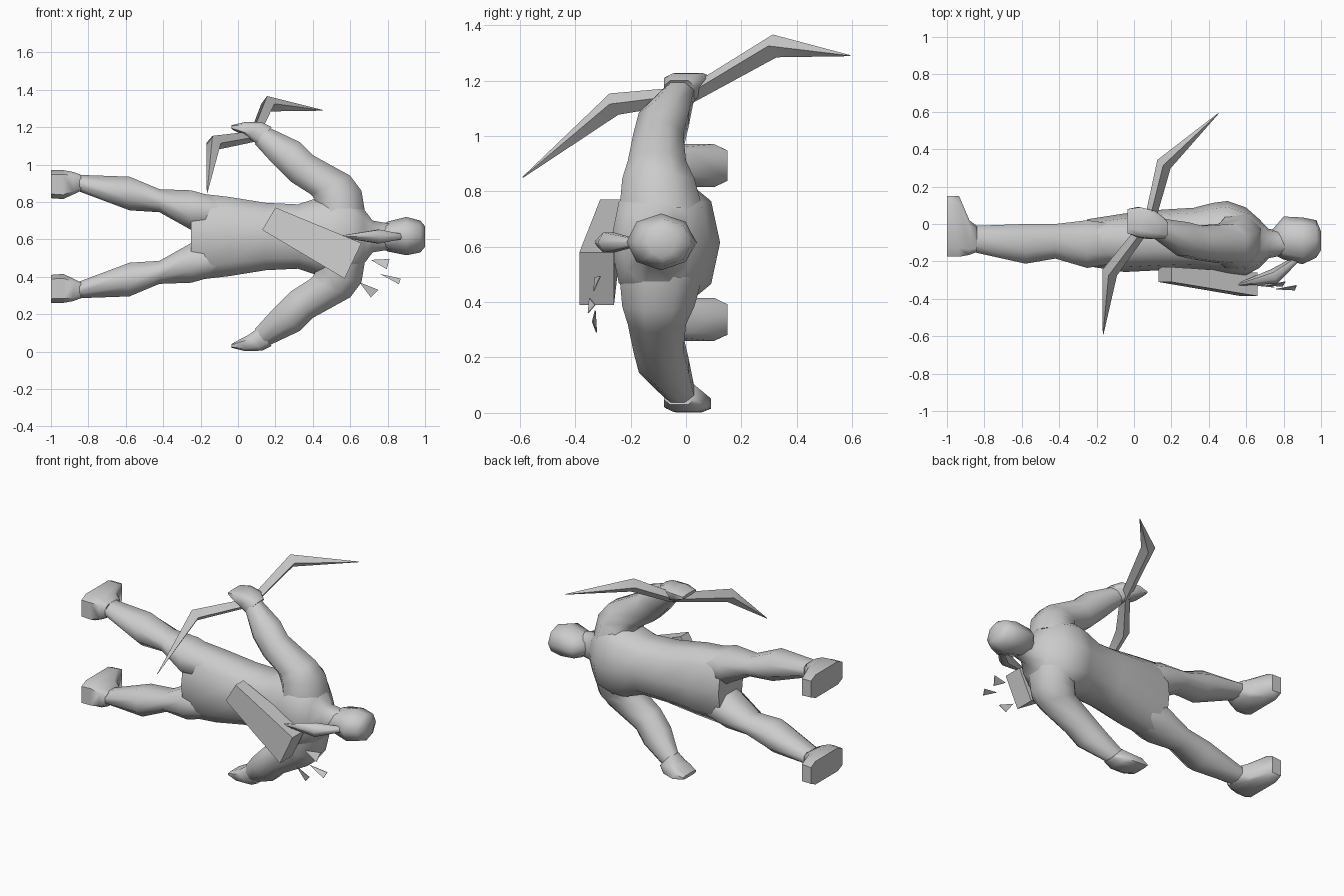
import bpy, bmesh, math
from mathutils import Vector

if "Cube" in bpy.data.objects:
    bpy.data.objects.remove(bpy.data.objects["Cube"])

MID = 0.615  # height of the body's mirror plane

grey = bpy.data.materials.new("plain grey")
grey.diffuse_color = (0.6, 0.6, 0.6, 1)
grey.use_nodes = True
grey.node_tree.nodes["Principled BSDF"].inputs["Base Color"].default_value = grey.diffuse_color


def finish(name, rings, mirror=False, angle=60):
    """Skin a list of point rings, cap both ends, optionally mirror."""
    bm = bmesh.new()
    vs = [[bm.verts.new((p[0], p[1], 2 * MID - p[2] if mirror else p[2])) for p in r]
          for r in rings]
    n = len(vs[0])
    for a, b in zip(vs, vs[1:]):
        for i in range(n):
            j = (i + 1) % n
            bm.faces.new((a[i], a[j], b[j], b[i]))
    bm.faces.new(vs[0])
    bm.faces.new(vs[-1])
    bmesh.ops.recalc_face_normals(bm, faces=bm.faces)
    me = bpy.data.meshes.new(name)
    bm.to_mesh(me)
    bm.free()
    ob = bpy.data.objects.new(name, me)
    bpy.context.collection.objects.link(ob)
    me.materials.append(grey)
    bpy.ops.object.select_all(action='DESELECT')
    ob.select_set(True)
    bpy.context.view_layer.objects.active = ob
    bpy.ops.object.shade_smooth_by_angle(angle=math.radians(angle))
    return ob


def loft(name, sections, n=8, power=1.0, flat=True, mirror=False, angle=60):
    """Section = outer x, outer z, inner x, inner z, y min, y max."""
    off = math.pi / n if flat else 0
    norm = math.cos(off) ** power
    f = lambda t: math.copysign(abs(t) ** power, t) / norm
    rings = []
    for x1, z1, x2, z2, y0, y1 in sections:
        ring = []
        for i in range(n):
            t = off + 2 * math.pi * i / n
            c, s = f(math.cos(t)) / 2, f(math.sin(t)) / 2
            ring.append(((x1 + x2) / 2 + c * (x1 - x2), (y0 + y1) / 2 + s * (y1 - y0),
                         (z1 + z2) / 2 + c * (z1 - z2)))
        rings.append(ring)
    return finish(name, rings, mirror, angle)


def across(sections):
    """Turn (x, z low, z high, y min, y max) into loft sections."""
    return [(x, hi, x, lo, y0, y1) for x, lo, hi, y0, y1 in sections]


def tube(name, points, radii, n=4, angle=60):
    pts = [Vector(p) for p in points]
    rings = []
    for i, p in enumerate(pts):
        d = pts[min(i + 1, len(pts) - 1)] - pts[max(i - 1, 0)]
        u = d.cross(Vector((0, 0, 1))).normalized()
        w = u.cross(d).normalized()
        rings.append([p + radii[i] * (u * math.cos(2 * math.pi * k / n) + w * math.sin(2 * math.pi * k / n))
                      for k in range(n)])
    return finish(name, rings, angle=angle)


# Torso from crotch to neck: x, half width, y min, y max
torso = [(-0.25, 0.235, -0.22, 0.02), (-0.05, 0.212, -0.25, 0.05), (0.15, 0.18, -0.24, 0.07),
         (0.32, 0.172, -0.235, 0.08), (0.42, 0.205, -0.25, 0.105), (0.5, 0.225, -0.26, 0.115),
         (0.6, 0.22, -0.265, 0.08), (0.67, 0.15, -0.23, 0.02), (0.72, 0.085, -0.18, -0.03),
         (0.82, 0.068, -0.16, -0.04)]
loft("torso", across([(x, MID - h, MID + h, a, b) for x, h, a, b in torso]), n=10, power=0.85)

# Head
loft("head", across([(0.74, 0.57, 0.66, -0.16, -0.03), (0.80, 0.535, 0.695, -0.19, 0.04),
                     (0.90, 0.515, 0.72, -0.215, 0.035), (0.975, 0.53, 0.70, -0.18, 0.02),
                     (1.0, 0.56, 0.67, -0.14, -0.04)]), flat=False)

# Tied hair hanging behind the head
tube("ponytail", [(0.88, -0.18, MID), (0.75, -0.28, MID), (0.53, -0.33, MID)],
     [0.015, 0.042, 0.002], n=6)

for side, m in (("upper", False), ("lower", True)):
    # Arm: shoulder, elbow, wrist
    loft(side + "_arm", [(0.68, 0.74, 0.42, 0.74, -0.24, 0.06), (0.66, 0.86, 0.41, 0.815, -0.23, 0.03),
                         (0.60, 0.94, 0.39, 0.84, -0.21, 0.0), (0.40, 1.05, 0.28, 0.91, -0.19, -0.01),
                         (0.33, 1.12, 0.19, 1.0, -0.17, 0.01), (0.16, 1.20, 0.09, 1.11, -0.08, 0.03)],
         mirror=m)
    # Hand
    loft(side + "_hand", [(0.18, 1.20, 0.10, 1.11, -0.08, 0.03), (0.13, 1.225, 0.05, 1.145, -0.08, 0.07),
                          (0.04, 1.228, 0.01, 1.165, -0.07, 0.09), (-0.035, 1.21, -0.035, 1.19, -0.05, 0.08)],
         power=0.6, mirror=m)
    # Leg: thigh, knee, calf, ankle
    loft(side + "_leg", across([(-0.10, 0.65, 0.82, -0.21, 0.0), (-0.25, 0.65, 0.862, -0.235, 0.02),
                                (-0.42, 0.745, 0.868, -0.185, 0.0), (-0.58, 0.755, 0.935, -0.212, 0.0),
                                (-0.86, 0.86, 0.945, -0.15, -0.01)]), mirror=m)
    # Foot
    loft(side + "_foot", across([(-0.84, 0.86, 0.945, -0.15, -0.01), (-0.88, 0.84, 0.96, -0.165, 0.02),
                                 (-0.935, 0.815, 0.97, -0.175, 0.15), (-1.0, 0.82, 0.97, -0.175, 0.15)]),
         power=0.4, mirror=m)

# Bow held in the upper hand
tube("bow", [(-0.165, -0.59, 0.85), (-0.13, -0.26, 1.115), (0.085, 0.02, 1.15),
             (0.16, 0.32, 1.325), (0.452, 0.592, 1.29)], [0.002, 0.042, 0.03, 0.042, 0.002])

# Quiver on the back
loft("quiver", [(0.20, 0.77, 0.13, 0.65, -0.31, -0.23), (0.66, 0.58, 0.57, 0.39, -0.385, -0.26)],
     n=4, angle=30)

# Arrow feathers: thin triangles beside the quiver mouth
feathers = [((0.71, -0.33, 0.49), (0.81, -0.31, 0.495), (0.795, -0.335, 0.44)),
            ((0.76, -0.35, 0.415), (0.87, -0.33, 0.39), (0.86, -0.355, 0.36)),
            ((0.65, -0.33, 0.37), (0.75, -0.34, 0.33), (0.71, -0.325, 0.29))]
for i, tri in enumerate(feathers):
    finish("feather_%d" % (i + 1), [tri, [(x, y + 0.004, z) for x, y, z in tri]], angle=30)
